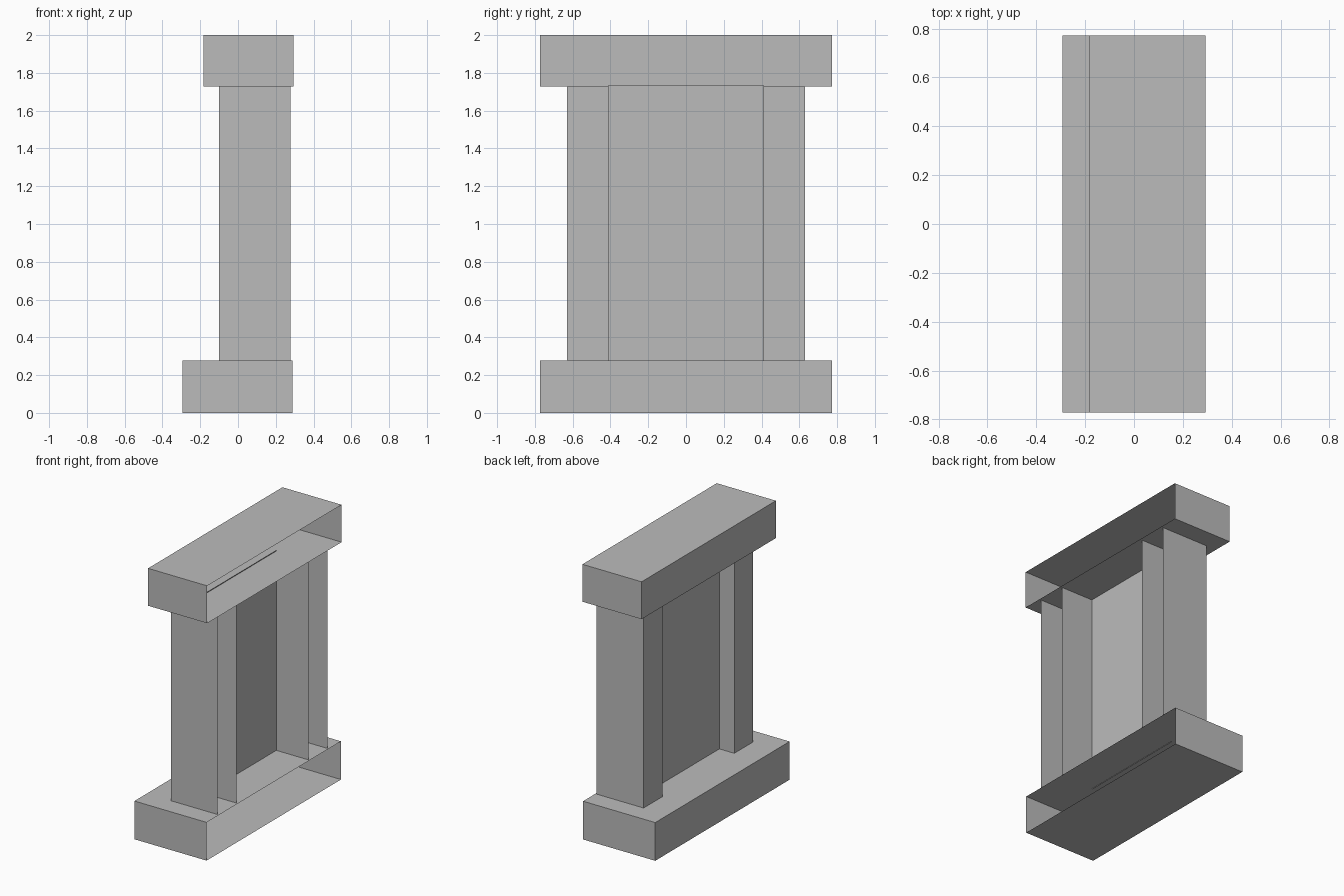
import bpy
import bmesh
from mathutils import Vector

cube = bpy.data.objects.get("Cube")
if cube:
    bpy.data.objects.remove(cube, do_unlink=True)

# Single stone grey
stone = bpy.data.materials.new("stone_grey")
stone.use_nodes = True
colour = (0.5, 0.5, 0.5, 1)
stone.diffuse_color = colour
stone.node_tree.nodes["Principled BSDF"].inputs["Base Color"].default_value = colour

SIDE, UP = Vector((1, 0, 0)), Vector((0, 0, 1))


def shell(name, xs, ys, zs, is_open):
    """Box between the given limits, without the faces whose normal is open."""
    bm = bmesh.new()
    bmesh.ops.create_cube(bm, size=1)
    for v in bm.verts:
        v.co = [lim[c > 0] for lim, c in zip((xs, ys, zs), v.co)]
    bm.normal_update()
    gone = [f for f in bm.faces if is_open(f.normal)]
    bmesh.ops.delete(bm, geom=gone, context="FACES")
    mesh = bpy.data.meshes.new(name)
    bm.to_mesh(mesh)
    bm.free()
    mesh.materials.append(stone)
    obj = bpy.data.objects.new(name, mesh)
    bpy.context.collection.objects.link(obj)
    return obj


def wall_side(n):
    return n.dot(SIDE) > 0.9


def wall_side_and_ends(n):
    return wall_side(n) or abs(n.dot(UP)) > 0.9


def all_but_face(n):
    return n.dot(SIDE) > -0.9


BASE_TOP, SHELF_BOTTOM = 0.278, 1.728
HALF_LENGTH, OUTER, INNER = 0.772, 0.63, 0.412

# Hearth base and top shelf, open on the wall side
shell("base", (-0.293, 0.288), (-HALF_LENGTH, HALF_LENGTH), (0, BASE_TOP), wall_side)
shell("top_shelf", (-0.183, 0.293), (-HALF_LENGTH, HALF_LENGTH), (SHELF_BOTTOM, 2), wall_side)

# Hollow pillars at both ends
for name, ys in (("front_pillar", (-OUTER, -INNER)), ("back_pillar", (INNER, OUTER))):
    shell(name, (-0.1, 0.278), ys, (BASE_TOP, SHELF_BOTTOM), wall_side_and_ends)

# Thin recessed panel between the pillars
shell("recessed_panel", (0.02, 0.278), (-INNER, INNER),
      (BASE_TOP - 0.004, SHELF_BOTTOM + 0.005), all_but_face)
